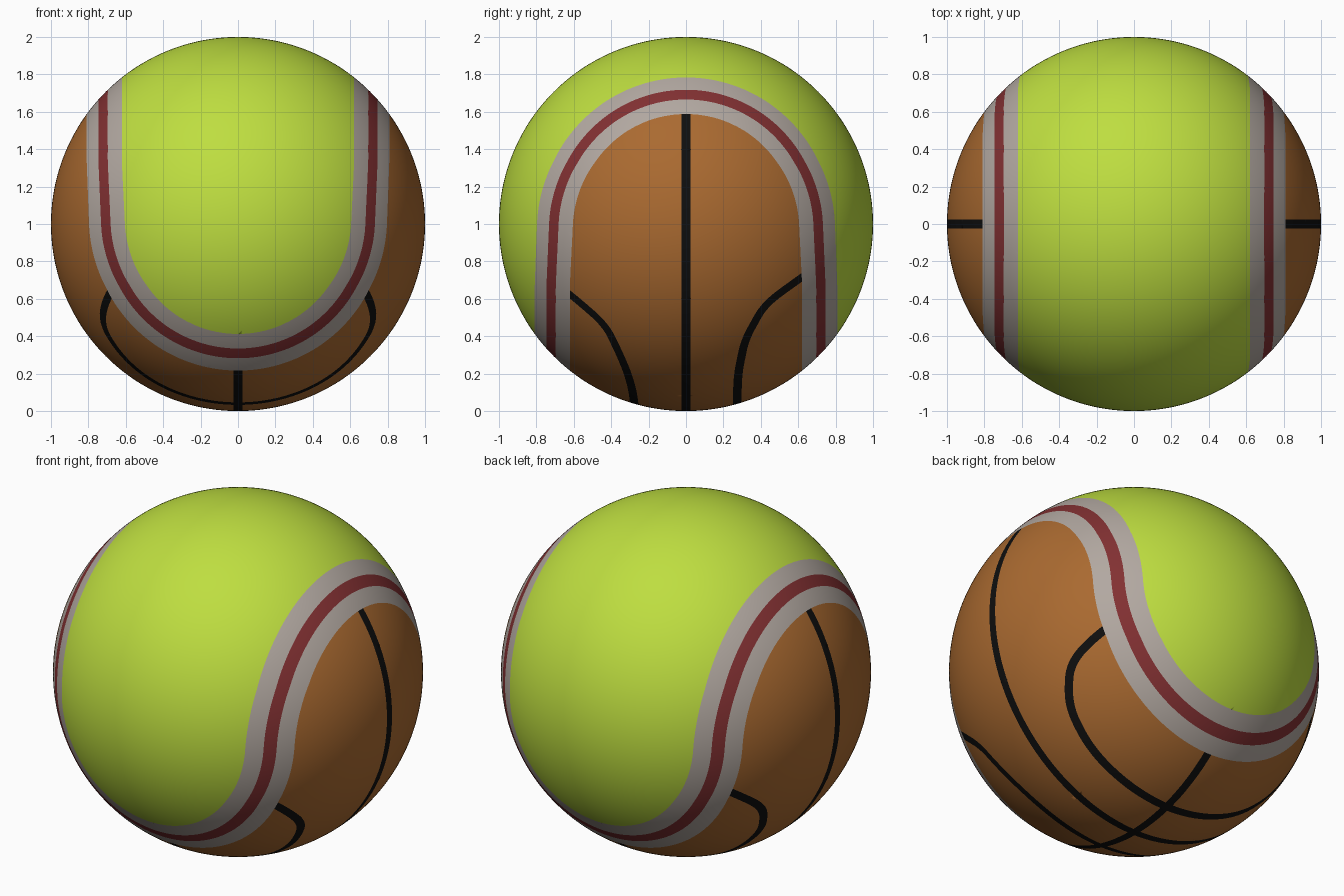
import bpy, bmesh, math
from mathutils import Vector, kdtree

if "Cube" in bpy.data.objects:
    bpy.data.objects.remove(bpy.data.objects["Cube"])

BAND, STRIPE, LINE = 0.136, 0.036, 0.024     # half widths of the painted details


def material(name, rgb):
    m = bpy.data.materials.new(name)
    m.diffuse_color = (*rgb, 1)
    m.use_nodes = True
    m.node_tree.nodes["Principled BSDF"].inputs["Base Color"].default_value = m.diffuse_color
    return m


# Signed angle from the seam: positive on the orange half, negative on the green
def seam(p):
    shift = math.radians(1.2) * min(1, 3 * abs(p.z))
    side = abs(p.x) if p.z > 0 else abs(p.y)
    a = math.asin(min(1, side)) - math.pi / 4 - shift
    return a if p.z > 0 else -a


# Curved black lines: |y| as a function of z, for the front and the back
PROFILE = {
    -1: [(-.95, .275), (-.83, .30), (-.716, .345), (-.54, .43), (-.42, .567), (-.28, .74)],
    1: [(-.945, .273), (-.80, .278), (-.62, .315), (-.43, .42), (-.32, .57), (-.20, .74)],
}


def lerp_profile(pts, z):
    if z <= pts[0][0]:
        return pts[0][1]
    for (z0, y0), (z1, y1) in zip(pts, pts[1:]):
        if z <= z1:
            return y0 + (y1 - y0) * (z - z0) / (z1 - z0)
    return pts[-1][1]


def curve_y(side, z):
    return sum(lerp_profile(PROFILE[side], z + k * .025) for k in (-2, -1, 0, 1, 2)) / 5


trees = {}
for side in (-1, 1):
    pts = []
    z0 = -math.sqrt(1 - PROFILE[side][0][1] ** 2)
    for i in range(601):
        z = z0 + (-.2 - z0) * (i / 600) ** 2
        y = curve_y(side, z)
        x = math.sqrt(max(0, 1 - y * y - z * z))
        pts += [(x, side * y, z), (-x, side * y, z)]
    tree = kdtree.KDTree(len(pts))
    for i, p in enumerate(pts):
        tree.insert(p, i)
    tree.balance()
    trees[side] = tree


def curve(p):
    side = 1 if p.y > 0 else -1
    d = trees[side].find(p)[2]
    return d if abs(p.y) > curve_y(side, p.z) else -d


# Base ball: an evenly spaced cube sphere
bm = bmesh.new()
bmesh.ops.create_cube(bm, size=2)
bmesh.ops.subdivide_edges(bm, edges=bm.edges[:], cuts=59, use_grid_fill=True)
for v in bm.verts:
    v.co = Vector([math.tan(c * math.pi / 4) for c in v.co]).normalized()


# Cut clean edges into the surface where a field equals a level
def cut(field, level, orange_only=False):
    val = {v: field(v.co) - level for v in bm.verts}
    ok = {v: not orange_only or seam(v.co) > BAND - .002 for v in bm.verts}
    hits = set()
    for e in bm.edges[:]:
        a, b = e.verts
        fa, fb = val[a], val[b]
        if fa * fb > 0 or fa == fb or not (ok[a] and ok[b]) or abs(fa - fb) > .1:
            continue
        t = fa / (fa - fb)
        if t < .02:
            hits.add(a)
        elif t > .98:
            hits.add(b)
        else:
            co = a.co.lerp(b.co, t).normalized()
            new = bmesh.utils.edge_split(e, a, t)[1]
            new.co = co
            hits.add(new)
    bmesh.ops.connect_verts(bm, verts=list(hits))


for level in (-BAND, -STRIPE, STRIPE, BAND):
    cut(seam, level)
for field in (lambda p: p.x, lambda p: p.y, curve):
    for level in (-LINE, LINE):
        cut(field, level, True)

# Colour the faces by their place relative to the seam and the lines
for f in bm.faces:
    f.smooth = True
    p = f.calc_center_median().normalized()
    s = seam(p)
    if abs(s) < STRIPE:
        f.material_index = 3
    elif abs(s) < BAND:
        f.material_index = 2
    elif s < 0:
        f.material_index = 0
    elif min(abs(p.x), abs(p.y), abs(curve(p))) < LINE:
        f.material_index = 4
    else:
        f.material_index = 1

for v in bm.verts:
    v.co.z += 1
mesh = bpy.data.meshes.new("ball")
bm.to_mesh(mesh)
bm.free()
for name, rgb in (("lime_felt", (.515, .73, .051)), ("orange_leather", (.402, .144, .030)),
                  ("grey_white_band", (.445, .392, .355)), ("red_stitching", (.223, .030, .032)),
                  ("black_groove", (.0045, .0045, .0045))):
    mesh.materials.append(material(name, rgb))
bpy.context.collection.objects.link(bpy.data.objects.new("ball", mesh))
